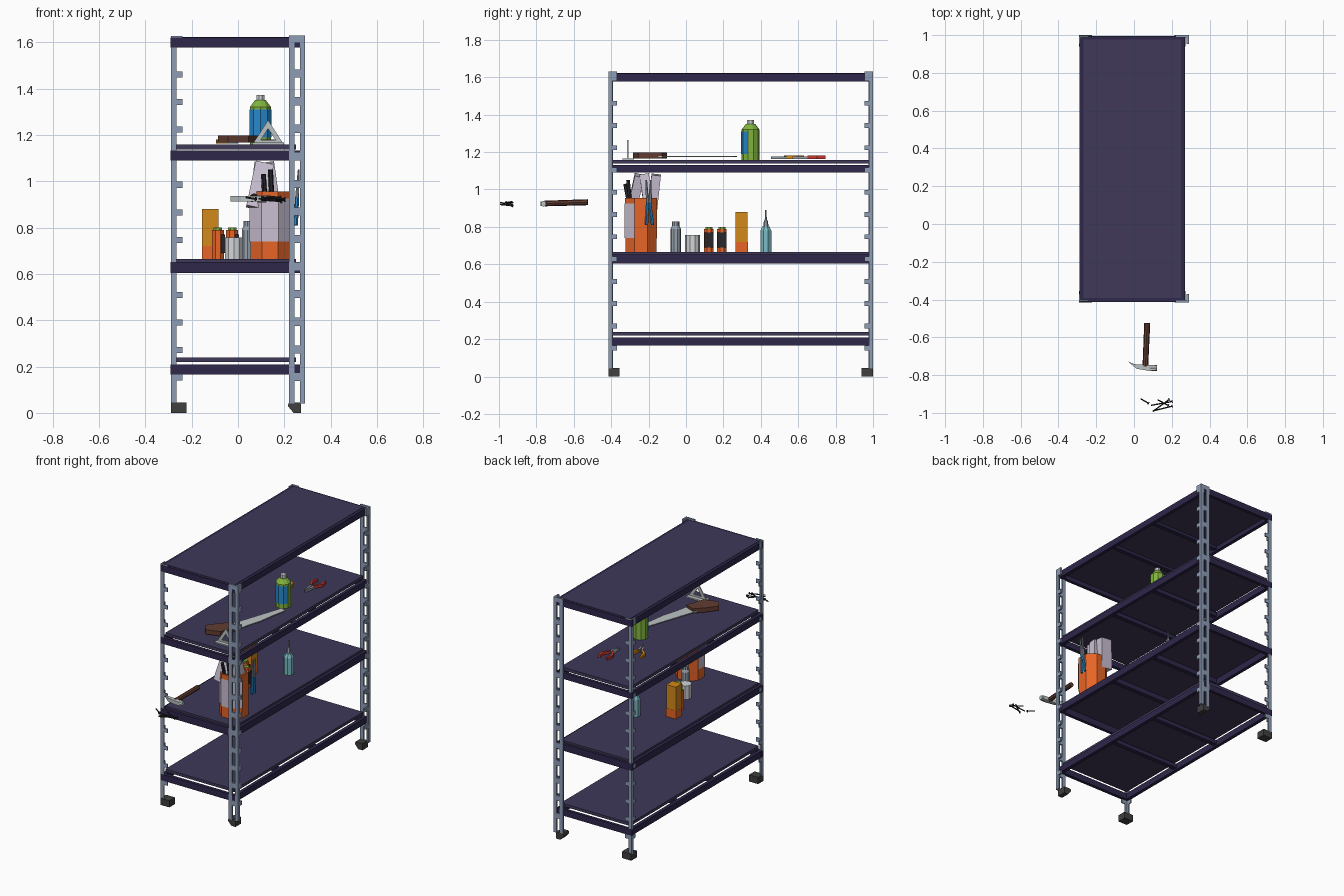
import bpy, bmesh, math
from mathutils import Matrix, Vector

if "Cube" in bpy.data.objects:
    bpy.data.objects.remove(bpy.data.objects["Cube"])

MATS = {}
COL = dict(steel=(.27, .34, .47), beam=(.028, .02, .07), panel=(.05, .04, .1), rubber=(.05, .05, .05),
           orange=(.8, .13, .02), lilac=(.6, .53, .65), blue=(.02, .25, .6), dark=(.02, .02, .025),
           grey=(.3, .35, .4), white=(.65, .67, .68), amber=(.65, .25, .01), teal=(.2, .5, .55),
           green=(.22, .45, .05), brown=(.12, .045, .03), red=(.6, .04, .03), metal=(.5, .54, .55))


def finish(name, bm, col):
    bmesh.ops.recalc_face_normals(bm, faces=bm.faces)
    me = bpy.data.meshes.new(name)
    bm.to_mesh(me)
    bm.free()
    ob = bpy.data.objects.new(name, me)
    bpy.context.collection.objects.link(ob)
    if col not in MATS:
        MATS[col] = bpy.data.materials.new(col)
        MATS[col].diffuse_color = (*COL[col], 1)
    me.materials.append(MATS[col])
    return ob


def add_box(bm, x0, x1, y0, y1, z0, z1):
    m = Matrix.Translation(((x0 + x1) / 2, (y0 + y1) / 2, (z0 + z1) / 2)) @ \
        Matrix.Diagonal((abs(x1 - x0), abs(y1 - y0), abs(z1 - z0), 1))
    bmesh.ops.create_cube(bm, size=1, matrix=m)


def boxes(name, col, *bs):
    bm = bmesh.new()
    for b in bs:
        add_box(bm, *b)
    return finish(name, bm, col)


def lathe(name, col, x, y, prof, n=10):
    """Faceted turned shape from (radius, z) pairs."""
    bm = bmesh.new()
    rings = [[bm.verts.new((x + r * math.cos(math.tau * (i + .5) / n), y + r * math.sin(math.tau * (i + .5) / n), z))
              for i in range(n)] for r, z in prof]
    for a, b in zip(rings, rings[1:]):
        for i in range(n):
            bm.faces.new((a[i], a[(i + 1) % n], b[(i + 1) % n], b[i]))
    bm.faces.new(rings[0])
    bm.faces.new(rings[-1])
    return finish(name, bm, col)


def plate(name, col, pts, t, mat):
    """Flat outline extruded by t, then placed."""
    bm = bmesh.new()
    f = bm.faces.new([bm.verts.new((*p, 0)) for p in pts])
    r = bmesh.ops.extrude_face_region(bm, geom=[f])
    bmesh.ops.translate(bm, vec=(0, 0, t), verts=[v for v in r['geom'] if isinstance(v, bmesh.types.BMVert)])
    ob = finish(name, bm, col)
    ob.data.transform(mat)
    return ob


def rod(name, col, a, b, r, n=6, r2=None):
    a, b = Vector(a), Vector(b)
    bm = bmesh.new()
    m = Matrix.Translation((a + b) / 2) @ (b - a).to_track_quat('Z', 'Y').to_matrix().to_4x4()
    bmesh.ops.create_cone(bm, cap_ends=True, segments=n, radius1=r, radius2=r2 or r, depth=(b - a).length, matrix=m)
    return finish(name, bm, col)


def place(x, y, z, deg=0):
    return Matrix.Translation((x, y, z)) @ Matrix.Rotation(math.radians(deg), 4, 'Z')


XZ = Matrix.Rotation(math.pi / 2, 4, 'X')
RUNGS = [.151 + .119 * k for k in range(12)]
CY = .292  # rack centre along y

# Slotted angle posts with feet
for side, s in (("front", -1), ("back", 1)):
    def Y(d): return CY + s * (.7075 - d)
    bs = [(.22, .245, Y(0), Y(.012), .04, 1.63), (.268, .29, Y(0), Y(.012), .04, 1.63),
          (.278, .29, Y(0), Y(.022), .04, 1.63)]
    for z in RUNGS:
        bs += [(.245, .268, Y(0), Y(.012), z - .013, z + .022), (.278, .29, Y(.022), Y(.046), z - .012, z + .014)]
    bs += [(.245, .268, Y(0), Y(.012), 1.6, 1.63), (.278, .29, Y(.022), Y(.046), 1.58, 1.63)]
    boxes(side + "_right_post", 'steel', *bs)
    bs = [(-.29, -.265, Y(.005), Y(.012), .04, 1.628), (-.29, -.283, Y(.005), Y(.024), .04, 1.628)]
    for z in RUNGS:
        bs += [(-.265, -.24, Y(.005), Y(.012), z - .012, z + .014), (-.29, -.283, Y(.024), Y(.046), z - .012, z + .014)]
    bs += [(-.265, -.24, Y(.005), Y(.012), 1.58, 1.628), (-.29, -.283, Y(.024), Y(.046), 1.58, 1.628)]
    boxes(side + "_left_post", 'steel', *bs)
    boxes(side + "_left_foot", 'rubber', (-.29, -.222, Y(0), Y(.06), 0, .045))
    plate(side + "_right_foot", 'rubber', [(.22, .045), (.215, .03), (.24, 0), (.272, 0), (.272, .045)], .06,
          Matrix.Translation((0, max(Y(0), Y(.06)), 0)) @ XZ)

# Shelves: beam frame, two cross supports and a panel
for i, (z0, z1, p0, p1) in enumerate([(.166, .208, .22, .239), (.605, .652, .648, .665),
                                      (1.09, 1.132, 1.138, 1.159), (1.577, 1.62, 1.606, 1.622)]):
    boxes(f"shelf_beams_{i+1}", 'beam', (-.288, -.265, -.4, .985, z0, z1), (.247, .27, -.4, .985, z0, z1),
          (-.292, .27, -.412, -.39, z0, z1), (-.292, .27, .975, .995, z0, z1),
          *[(-.265, .247, y - .015, y + .015, z0 + .01, z1 - .004) for y in (.085, .475)])
    boxes(f"shelf_panel_{i+1}", 'panel', (-.268, .25, -.393, .978, p0, p1))

# Bucket with label wrap and tools
S2, S3 = .665, 1.159
lathe("bucket", 'orange', .138, -.24, [(.09, S2), (.092, .955), (.08, .955), (.075, .69)], 8)
bm = bmesh.new()
ring = [(.138 + .095 * math.cos(a), -.24 + .095 * math.sin(a))
        for a in [math.radians(d) for d in (157.5, 202.5, 247.5, 292.5, 337.5)]]
lo, hi = ([bm.verts.new((x, y, z)) for x, y in ring] for z in (.74, .925))
for i in range(4):
    bm.faces.new((lo[i], lo[i + 1], hi[i + 1], hi[i]))
finish("bucket_label", bm, 'lilac')
for k, (x, y, a) in enumerate([(.095, -.27, 12), (.13, -.21, -8), (.1, -.17, 6)]):
    ob = boxes(f"glove_{k+1}", 'lilac', (-.04, .04, -.025, .025, -.1, .1))
    ob.data.transform(Matrix.Translation((x, y, .98)) @ Matrix.Rotation(math.radians(a), 4, 'Y')
                      @ Matrix.Rotation(math.radians(-a), 4, 'X'))
for k, (a, b) in enumerate([((.12, -.29, .85), (.11, -.325, 1.03)), ((.15, -.29, .85), (.14, -.31, 1.05))]):
    rod(f"bucket_tool_{k+1}", 'dark', a, b, .011)
for k, d in enumerate((-1, 1)):
    rod(f"hanging_plier_handle_{k+1}", 'blue', (.255, -.2 + d * .006, .93), (.25, -.195 + d * .016, .81), .009)
    rod(f"hanging_plier_jaw_{k+1}", 'grey', (.255, -.2 + d * .006, .93), (.262, -.2 + d * .012, 1.05), .009, 6, .004)

# Cans, jars, box and bottle on the second shelf
lathe("tall_can", 'grey', .042, -.055, [(.027, S2), (.027, .79), (.02, .805), (.02, .828)])
lathe("white_cup", 'white', -.018, .035, [(.04, S2), (.04, .757)])
for k, (x, y) in enumerate([(-.025, .122), (-.087, .192)]):
    lathe(f"jar_{k+1}", 'orange', x, y, [(.028, S2), (.028, .79)], 8)
    boxes(f"jar_label_{k+1}", 'dark', (x + .005, x + .03, y - .024, y + .024, .69, .77))
    lathe(f"jar_cap_{k+1}", 'green', x, y, [(.02, .79), (.02, .8)], 8)
boxes("carton", 'amber', (-.155, -.085, .265, .33, .72, .88))
boxes("carton_base", 'orange', (-.156, -.084, .264, .331, S2, .72))
lathe("spray_bottle", 'teal', .08, .427, [(.032, S2), (.032, .78), (.02, .803)], 8)
lathe("spray_nozzle", 'grey', .08, .427, [(.014, .803), (.011, .83), (.005, .84), (.004, .89)], 6)

# Green bottle
lathe("green_bottle", 'green', .097, .345, [(.048, S3), (.048, 1.32), (.025, 1.35)], 10)
lathe("bottle_cap", 'white', .097, .345, [(.019, 1.35), (.019, 1.372)], 8)
bm = bmesh.new()
ring = [(.097 + .05 * math.cos(a), .345 + .05 * math.sin(a)) for a in [math.radians(198 + 36 * i) for i in range(5)]]
lo, hi = ([bm.verts.new((x, y, z)) for x, y in ring] for z in (1.19, 1.31))
for i in range(4):
    bm.faces.new((lo[i], lo[i + 1], hi[i + 1], hi[i]))
finish("bottle_label", bm, 'blue')

# Hand saw
plate("saw_blade", 'metal', [(-.055, 0), (.035, 0), (.03, .1), (.035, .2), (.025, .3), (.02, .41), (-.02, .42)], .006,
      place(.055, -.14, S3 + .015, -14))
plate("saw_handle", 'brown', [(-.075, -.06), (-.02, -.1), (.06, -.05), (.07, .08), (.0, .09), (-.04, .02)], .03,
      place(-.0, -.19, S3 + .008, -14))

# Triangle square: three bars and a foot flange
for k, (a, b) in enumerate([((-.068, 0), (.0, .105)), ((.068, 0), (0, .105)), ((-.068, 0), (.068, 0))]):
    a, b = Vector(a), Vector(b)
    n = (Vector((0, .035)) - (a + b) / 2)
    n = n.normalized() * .02
    plate(f"square_bar_{k+1}", 'metal', [a, b, b + n - (b - a) * .12, a + n + (b - a) * .12], .008,
          Matrix.Translation((.13, -.308, S3)) @ XZ)
boxes("square_flange", 'metal', (.062, .198, -.34, -.282, S3, S3 + .008))

# Two pairs of pliers
for nm, col, x, y, a in (("orange_pliers", 'amber', -.03, .53, 20), ("red_pliers", 'red', .1, .65, 0)):
    m = place(x, y, S3 + .004, a)
    for k, s in enumerate((-1, 1)):
        plate(f"{nm}_handle_{k+1}", col, [(s * .004, 0), (s * .018, 0), (s * .045, .05), (s * .035, .095), (s * .022, .09),
                                          (s * .028, .05)], .018, m)
        plate(f"{nm}_jaw_{k+1}", 'grey', [(s * .002, .01), (s * .018, .005), (s * .016, -.03), (s * .003, -.08)], .014, m)

# Hammer
rod("hammer_handle", 'brown', (.06, -.755, .925), (.07, -.525, .932), .015, 8, .016)
plate("hammer_claw", 'metal', [(.05, -.015), (.02, -.018), (-.05, -.006), (-.095, .032), (-.06, .018), (-.02, .015),
                               (.05, .012)], .024, place(.063, -.76, .912))
rod("hammer_face", 'metal', (.085, -.762, .923), (.123, -.762, .923), .015, 8)

# Loose nails
for k, (x0, y0, x1, y1, z) in enumerate([(.035, -.925, .075, -.948, .93), (.09, -.96, .2, -.94, .925),
                                         (.1, -.99, .2, -.965, .93), (.125, -.93, .18, -.96, .935),
                                         (.1, -.992, .185, -.93, .92)]):
    rod(f"nail_{k+1}", 'dark', (x0, y0, z), (x1, y1, z - .006), .004)
    d = (Vector((x1, y1, z - .006)) - Vector((x0, y0, z))).normalized() * .004
    rod(f"nail_head_{k+1}", 'dark', Vector((x1, y1, z - .006)), Vector((x1, y1, z - .006)) + d, .009)

for m in bpy.data.materials:
    if m.users and not m.is_grease_pencil:
        m.use_nodes = True
        m.node_tree.nodes["Principled BSDF"].inputs["Base Color"].default_value = m.diffuse_color
